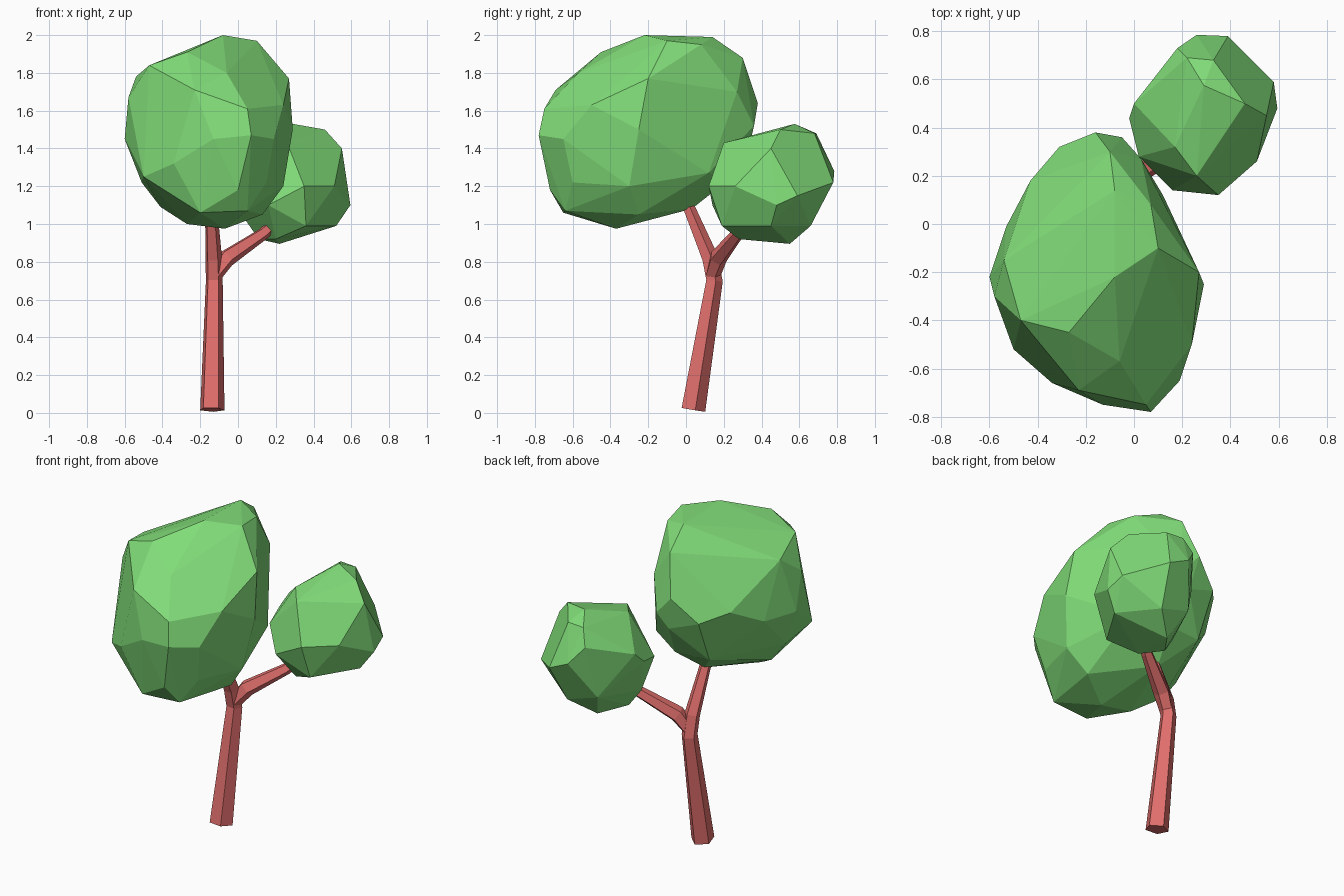
import bpy, bmesh, math
from mathutils import Vector


def material(name, color):
    mat = bpy.data.materials.new(name)
    mat.diffuse_color = color
    return mat


def finish(name, bm, mat):
    bmesh.ops.recalc_face_normals(bm, faces=bm.faces)
    mesh = bpy.data.meshes.new(name)
    bm.to_mesh(mesh)
    bm.free()
    mesh.materials.append(mat)
    obj = bpy.data.objects.new(name, mesh)
    bpy.context.collection.objects.link(obj)
    return obj


def crown(name, points, mat):
    """Faceted leaf mass: convex hull around a few corner points."""
    bm = bmesh.new()
    for p in points:
        bm.verts.new(p)
    bmesh.ops.convex_hull(bm, input=bm.verts[:])
    loose = [v for v in bm.verts if not v.link_faces]
    bmesh.ops.delete(bm, geom=loose, context='VERTS')
    bmesh.ops.dissolve_limit(bm, angle_limit=math.radians(4),
                             verts=bm.verts[:], edges=bm.edges[:])
    return finish(name, bm, mat)


def limb(name, path, mat, sides=5):
    """Tapered tube through (x, y, z, radius) stations."""
    bm = bmesh.new()
    pts = [Vector(p[:3]) for p in path]
    rings = []
    for i, p in enumerate(pts):
        axis = (pts[min(i + 1, len(pts) - 1)] - pts[max(i - 1, 0)]).normalized()
        u = Vector((0, 1, 0)).cross(axis).normalized()
        v = axis.cross(u)
        r = path[i][3]
        ring = []
        for k in range(sides):
            a = math.tau * k / sides + math.radians(12)
            ring.append(bm.verts.new(p + r * (math.cos(a) * u + math.sin(a) * v)))
        rings.append(ring)
    for a, b in zip(rings, rings[1:]):
        for k in range(sides):
            n = (k + 1) % sides
            bm.faces.new((a[k], a[n], b[n], b[k]))
    bm.faces.new(rings[0][::-1])
    bm.faces.new(rings[-1])
    return finish(name, bm, mat)


leaf = material("leaf_green", (0.22, 0.72, 0.19, 1))
bark = material("bark_red", (0.75, 0.16, 0.15, 1))

# Trunk, bending forward into the large crown
limb("trunk", [(-0.138, 0.035, 0.017, 0.068), (-0.127, 0.148, 0.70, 0.047),
               (-0.13, 0.125, 0.82, 0.046), (-0.145, 0.0, 1.12, 0.032)], bark)

# Side branch, reaching back right to the small crown
limb("side_branch", [(-0.125, 0.14, 0.73, 0.042), (-0.06, 0.17, 0.82, 0.049),
                     (0.135, 0.275, 0.95, 0.034), (0.21, 0.33, 1.02, 0.03)], bark)

# Large crown
crown("large_crown", [
    # cap
    (-0.08, -0.22, 2.0), (0.10, -0.10, 1.97), (-0.08, 0.14, 1.99),
    (0.07, 0.08, 1.95), (-0.27, -0.45, 1.91), (-0.47, -0.40, 1.84),
    (-0.10, 0.30, 1.88), (0.27, -0.20, 1.77),
    (-0.06, -0.57, 1.80), (-0.54, -0.15, 1.78),
    # belt
    (0.29, -0.25, 1.50), (0.24, -0.50, 1.63), (0.05, -0.75, 1.61),
    (0.07, -0.78, 1.47), (-0.23, -0.69, 1.71), (-0.13, -0.75, 1.45),
    (-0.34, -0.66, 1.32), (-0.50, -0.52, 1.25), (-0.58, -0.30, 1.67),
    (-0.60, -0.22, 1.45), (-0.53, -0.01, 1.45), (-0.43, 0.18, 1.55),
    (-0.31, 0.32, 1.50), (-0.16, 0.38, 1.64), (-0.05, 0.36, 1.52),
    (0.03, 0.27, 1.70), (0.19, -0.65, 1.45), (0.12, 0.12, 1.27),
    # underside
    (-0.12, 0.34, 1.43), (-0.30, 0.20, 1.23), (-0.08, 0.22, 1.23),
    (-0.15, 0.03, 1.08), (0.24, -0.30, 1.20), (0.13, -0.25, 1.05),
    (-0.07, -0.37, 0.975), (-0.27, -0.35, 1.0), (-0.41, -0.25, 1.09),
    (-0.51, -0.25, 1.22), (-0.20, -0.65, 1.06), (0.05, -0.64, 1.07),
    (0.0, -0.72, 1.18), (0.15, -0.60, 1.22),
], leaf)

# Small crown
crown("small_crown", [
    # cap
    (0.29, 0.575, 1.53), (0.46, 0.50, 1.50), (0.22, 0.69, 1.48),
    (0.33, 0.68, 1.48), (0.55, 0.45, 1.40), (0.26, 0.20, 1.43),
    (0.17, 0.32, 1.45),
    # belt
    (0.18, 0.73, 1.38), (0.26, 0.785, 1.28), (0.39, 0.78, 1.22),
    (0.58, 0.59, 1.15), (0.595, 0.48, 1.10), (0.51, 0.26, 1.20),
    (0.35, 0.12, 1.20), (0.16, 0.14, 1.10), (0.02, 0.28, 1.20),
    (-0.02, 0.44, 1.24), (0.0, 0.50, 1.30),
    # underside
    (0.22, 0.55, 0.895), (0.20, 0.28, 0.92), (0.52, 0.45, 0.99),
    (0.35, 0.66, 0.99), (0.11, 0.40, 0.92), (0.36, 0.19, 0.99),
    (0.04, 0.38, 1.02), (0.15, 0.65, 1.05),
], leaf)
